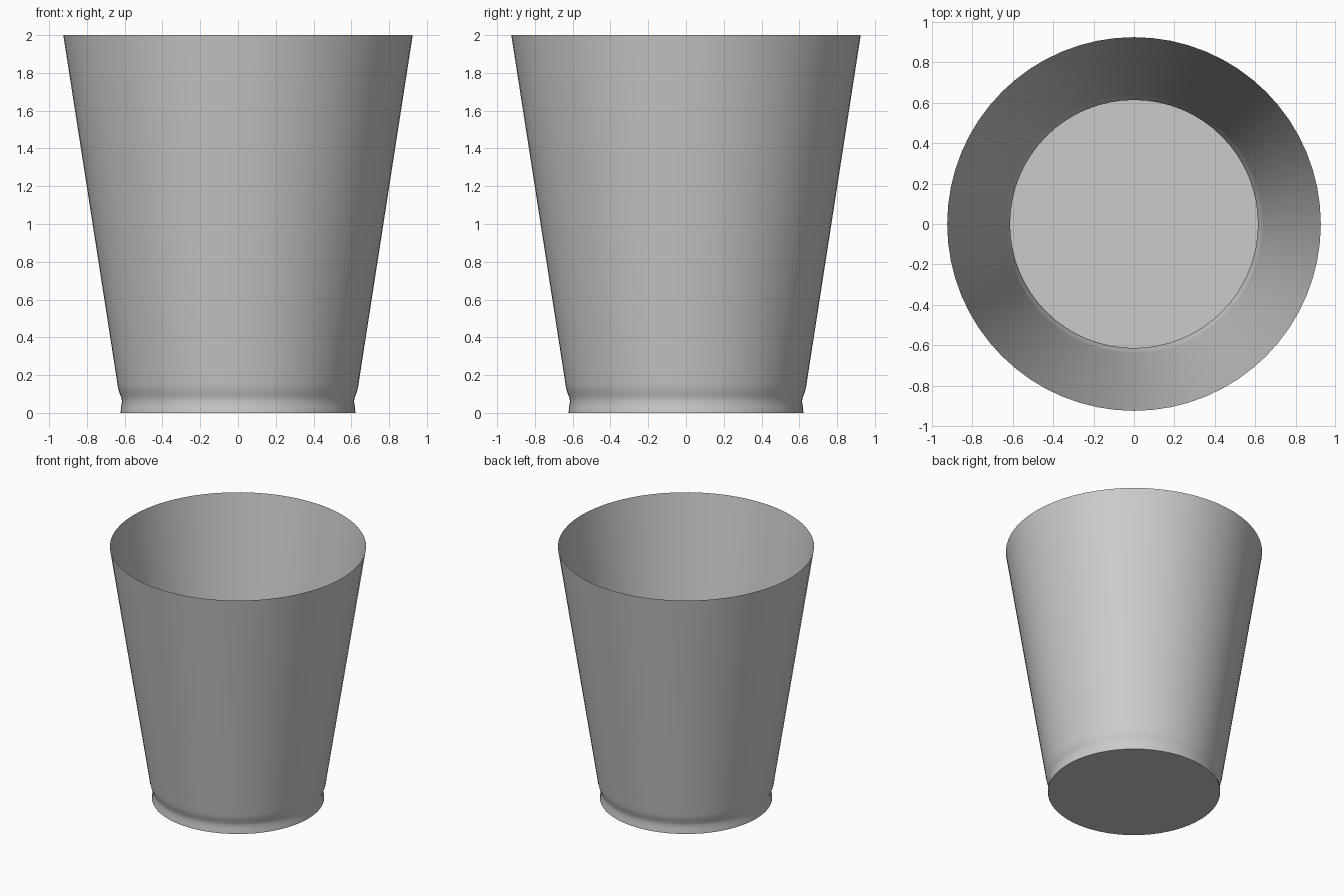
import bpy, bmesh
from math import cos, sin, tau, radians

if "Cube" in bpy.data.objects:
    bpy.data.objects.remove(bpy.data.objects["Cube"])

SIDES = 64

# Thin-walled cup: (radius, height) profile with a narrow waist above the foot
profile = [(0.622, 0.0), (0.619, 0.03), (0.614, 0.06), (0.619, 0.085), (0.629, 0.11),
           (0.637, 0.14), (0.641, 0.17), (0.647, 0.21), (0.925, 2.0)]

bm = bmesh.new()
rings = [[bm.verts.new((r * cos(tau * i / SIDES), r * sin(tau * i / SIDES), z))
          for i in range(SIDES)] for r, z in profile]

# Wall
for low, high in zip(rings, rings[1:]):
    for i in range(SIDES):
        j = (i + 1) % SIDES
        bm.faces.new((low[i], low[j], high[j], high[i]))

# Floor
bm.faces.new(rings[0][::-1])

mesh = bpy.data.meshes.new("cup")
bm.to_mesh(mesh)
bm.free()
cup = bpy.data.objects.new("cup", mesh)
bpy.context.collection.objects.link(cup)

# Smooth wall, sharp foot edge
bpy.context.view_layer.objects.active = cup
cup.select_set(True)
bpy.ops.object.shade_smooth_by_angle(angle=radians(40))
